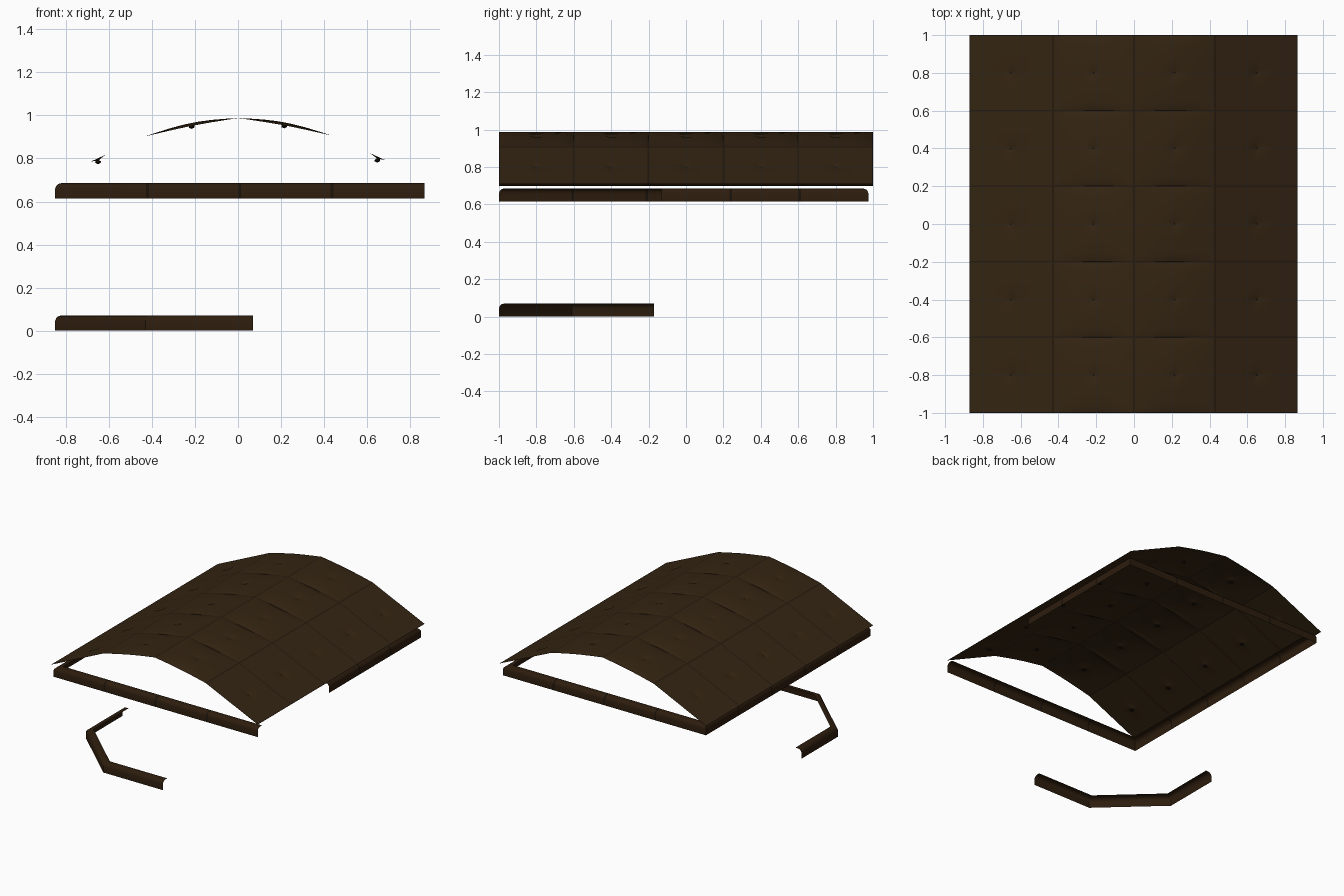
import bpy, bmesh, math
from mathutils import Vector

cube = bpy.data.objects.get("Cube")
if cube:
    bpy.data.objects.remove(cube, do_unlink=True)


def material(name, rgb):
    m = bpy.data.materials.new(name)
    m.use_nodes = True
    m.diffuse_color = (*rgb, 1)
    bsdf = m.node_tree.nodes["Principled BSDF"]
    bsdf.inputs["Base Color"].default_value = (*rgb, 1)
    bsdf.inputs["Roughness"].default_value = 0.9
    return m


ROOF = material("roof brown", (0.034, 0.018, 0.006))
SEAM = material("seam dark brown", (0.020, 0.010, 0.004))
TRIM = material("trim brown", (0.026, 0.012, 0.004))
DARK = material("stud near black", (0.010, 0.006, 0.003))


def finish(name, bm, mats, smooth=True):
    me = bpy.data.meshes.new(name)
    bm.to_mesh(me)
    bm.free()
    ob = bpy.data.objects.new(name, me)
    bpy.context.collection.objects.link(ob)
    for m in mats:
        me.materials.append(m)
    if smooth:
        bpy.ops.object.select_all(action="DESELECT")
        ob.select_set(True)
        bpy.context.view_layer.objects.active = ob
        bpy.ops.object.shade_smooth_by_angle(angle=math.radians(35))
    return ob


# Arched roof sheet: four tiles across, five along, each with a centre dimple
ARCH = [(-0.87, 0.70), (-0.43, 0.903), (0.0, 0.988), (0.43, 0.908), (0.866, 0.71)]
ROWS = 5
STEPS = [0, 0.012, 0.12, 0.28, 0.42, 0.47, 0.5, 0.53, 0.58, 0.72, 0.88, 0.988]


def roof_point(col, row, s, t):
    (x0, z0), (x1, z1) = ARCH[col], ARCH[col + 1]
    x, z = x0 + (x1 - x0) * s, z0 + (z1 - z0) * s
    if col in (1, 2):
        z += 0.02 * math.sin(math.pi * s) * (0.3 + 0.7 * math.sin(math.pi * t) ** 0.5)
    r = max(abs(s - 0.5), abs(t - 0.5))
    z -= 0.012 * max(0, 1 - r / 0.06)
    return Vector((x, -1 + 2 * (row + t) / ROWS, z))


def stations(count):
    return [(i, s) for i in range(count) for s in STEPS] + [(count - 1, 1.0)]


bm = bmesh.new()
across, along = stations(len(ARCH) - 1), stations(ROWS)
grid = [[bm.verts.new(roof_point(c, r, s, t)) for r, t in along] for c, s in across]
for i in range(len(across) - 1):
    for j in range(len(along) - 1):
        f = bm.faces.new((grid[i][j], grid[i + 1][j], grid[i + 1][j + 1], grid[i][j + 1]))
        on_seam = across[i][1] in (0, 0.988) or along[j][1] in (0, 0.988)
        f.material_index = 1 if on_seam else 0
finish("arched_roof", bm, [ROOF, SEAM])

# Studs under the dimple of each tile
bm = bmesh.new()
for c in range(len(ARCH) - 1):
    for r in range(ROWS):
        centre = roof_point(c, r, 0.5, 0.5)
        made = bmesh.ops.create_icosphere(bm, subdivisions=1, radius=0.016)["verts"]
        bmesh.ops.scale(bm, vec=(1, 1, 0.6), verts=made)
        bmesh.ops.translate(bm, vec=centre - Vector((0, 0, 0.006)), verts=made)
finish("roof_studs", bm, [DARK], smooth=False)

# Trim: rounded angle section as (inset, height), swept along a path
SECTION = [(0, 0), (0, 0.045), (0.005, 0.058), (0.015, 0.067), (0.03, 0.071), (0.05, 0.071)]
JOINT = 0.43


def inward(a, b):
    d = (b - a).normalized()
    return Vector((d.y, -d.x))


def sweep_trim(name, corners, base):
    pts = [Vector(p) for p in corners]
    rings = []
    for i, p in enumerate(pts):
        normals = []
        if i > 0:
            normals.append(inward(pts[i - 1], p))
        if i < len(pts) - 1:
            normals.append(inward(p, pts[i + 1]))
        n = sum(normals, Vector((0, 0)))
        n = n / n.dot(normals[0])
        rings.append((p, n, 0))
        # Dark joints between equal lengths of trim
        if i < len(pts) - 1:
            span = pts[i + 1] - p
            count = max(1, round(span.length / JOINT))
            for k in range(1, count):
                mid, half = p + span * k / count, span.normalized() * 0.007
                rings.append((mid - half, normals[-1], 1))
                rings.append((mid + half, normals[-1], 0))
    bm = bmesh.new()
    loops = []
    for p, n, _ in rings:
        loop = []
        for inset, height in SECTION:
            q = p + n * inset
            loop.append(bm.verts.new((q.x, q.y, base + height)))
        loops.append(loop)
    for i in range(len(loops) - 1):
        for k in range(len(SECTION) - 1):
            f = bm.faces.new((loops[i][k], loops[i][k + 1], loops[i + 1][k + 1], loops[i + 1][k]))
            f.material_index = rings[i][2]
    bmesh.ops.recalc_face_normals(bm, faces=bm.faces)
    finish(name, bm, [TRIM, DARK])


sweep_trim("upper_trim", [(0.866, -1), (-0.85, -1), (-0.85, 0.975), (0.855, 0.975), (0.855, -0.13)], 0.615)
sweep_trim("lower_trim", [(0.07, -1), (-0.43, -1), (-0.85, -0.61), (-0.85, -0.17)], 0.0)
